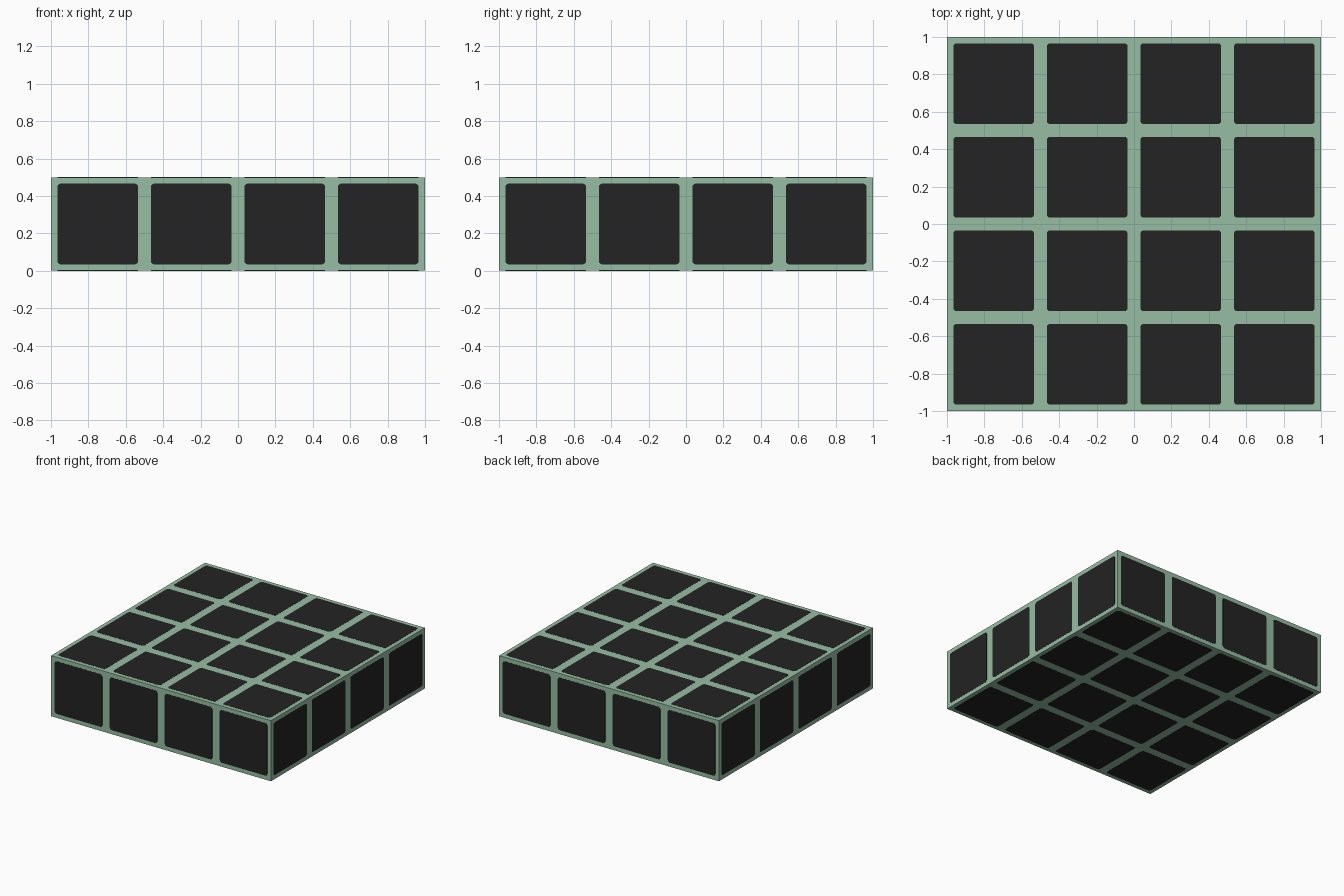
import bpy, bmesh, math
from mathutils import Matrix, Vector

if "Cube" in bpy.data.objects:
    bpy.data.objects.remove(bpy.data.objects["Cube"])

T = 0.001          # how far the dark tiles stand proud of the body
SIZE = 0.432       # tile edge length
RADIUS = 0.018     # tile corner radius
CENTRES = (-0.75, -0.25, 0.25, 0.75)


def material(name, rgb):
    m = bpy.data.materials.new(name)
    m.diffuse_color = (*rgb, 1)
    m.use_nodes = True
    m.node_tree.nodes["Principled BSDF"].inputs["Base Color"].default_value = m.diffuse_color
    return m


green = material("pale_green", (0.305, 0.515, 0.366))
black = material("charcoal", (0.0168, 0.0168, 0.0168))


def finish(bm, name, mat):
    bmesh.ops.recalc_face_normals(bm, faces=bm.faces)
    me = bpy.data.meshes.new(name)
    bm.to_mesh(me)
    bm.free()
    me.materials.append(mat)
    bpy.context.collection.objects.link(bpy.data.objects.new(name, me))


def add_tile(bm, normal, centre):
    """Thin rounded square whose outer face passes through centre."""
    rot = Vector(normal).to_track_quat('Z', 'Y').to_matrix().to_4x4()
    m = Matrix.Translation(centre) @ rot
    rings = []
    for z in (0, -T):
        ring = []
        for q, (sx, sy) in enumerate(((1, 1), (-1, 1), (-1, -1), (1, -1))):
            for k in range(4):
                a = math.radians(90 * q + 30 * k)
                c = SIZE / 2 - RADIUS
                p = Vector((sx * c + RADIUS * math.cos(a), sy * c + RADIUS * math.sin(a), z))
                ring.append(bm.verts.new(m @ p))
        rings.append(ring)
    top, low = rings
    bm.faces.new(top)
    n = len(top)
    for i in range(n):
        j = (i + 1) % n
        bm.faces.new((top[i], low[i], low[j], top[j]))


# solid slab body
bm = bmesh.new()
bmesh.ops.create_cube(bm, size=1, matrix=Matrix.Translation((0, 0, 0.25)) @
                      Matrix.Diagonal((2 - 2 * T, 2 - 2 * T, 0.5 - 2 * T, 1)))
finish(bm, "slab_body", green)

# 4 x 4 tiles on the top and underside
for name, nz, z in (("top_tiles", 1, 0.5), ("bottom_tiles", -1, 0)):
    bm = bmesh.new()
    for x in CENTRES:
        for y in CENTRES:
            add_tile(bm, (0, 0, nz), (x, y, z))
    finish(bm, name, black)

# one row of tiles on each side
for name, nx, ny in (("front_tiles", 0, -1), ("back_tiles", 0, 1),
                     ("left_tiles", -1, 0), ("right_tiles", 1, 0)):
    bm = bmesh.new()
    for c in CENTRES:
        add_tile(bm, (nx, ny, 0), (nx + c * abs(ny), ny + c * abs(nx), 0.25))
    finish(bm, name, black)
